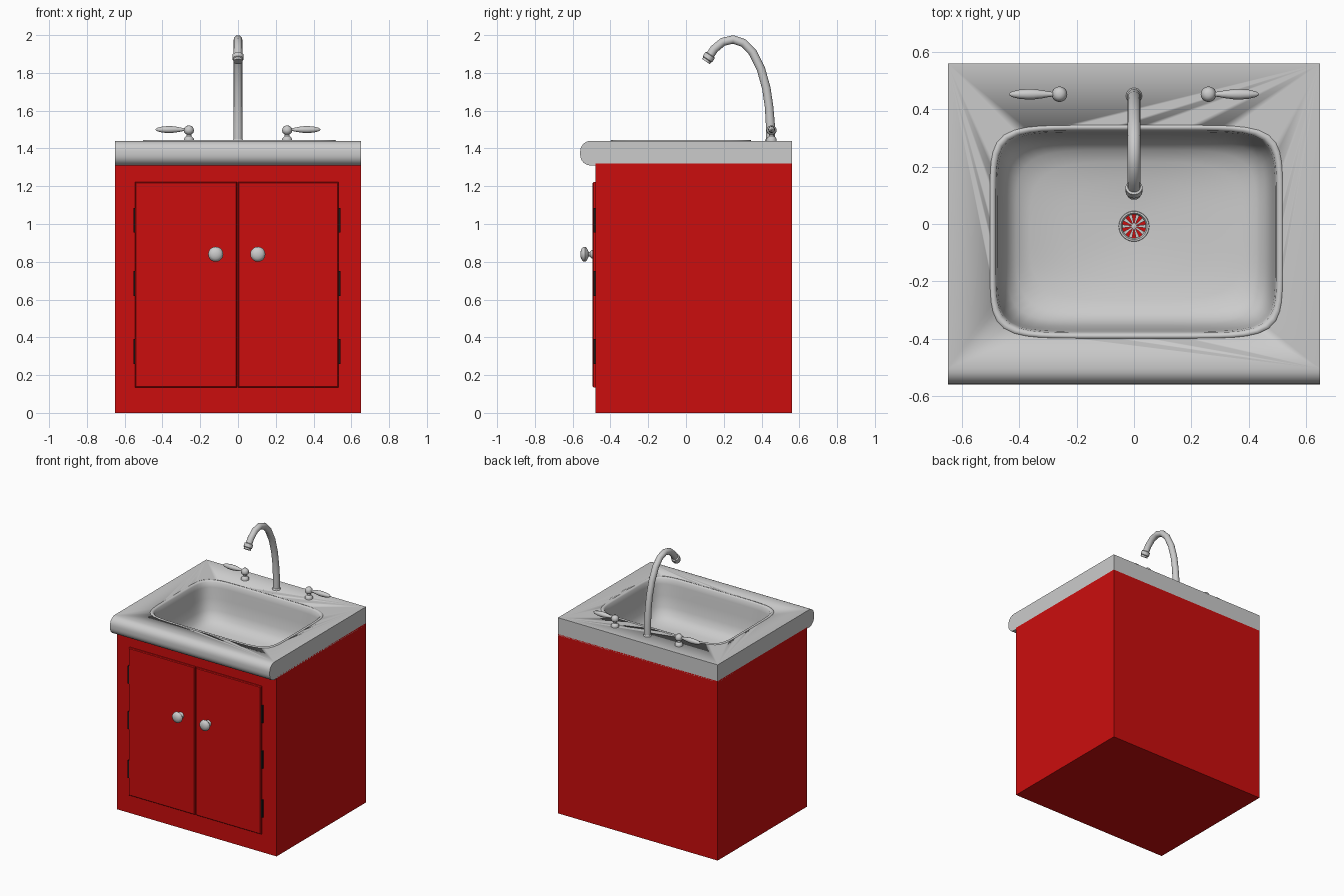
import bpy, bmesh, math
from mathutils import Vector, Matrix

if "Cube" in bpy.data.objects:
    bpy.data.objects.remove(bpy.data.objects["Cube"])


def material(name, rgba):
    m = bpy.data.materials.new(name)
    m.diffuse_color = rgba
    m.use_nodes = True
    m.node_tree.nodes["Principled BSDF"].inputs["Base Color"].default_value = m.diffuse_color
    return m


RED = material("red paint", (0.6, 0.004, 0.004, 1))
BLACK = material("black metal", (0.01, 0.01, 0.01, 1))


def finish(bm, name, mat=None, smooth=None):
    me = bpy.data.meshes.new(name)
    bm.to_mesh(me)
    bm.free()
    ob = bpy.data.objects.new(name, me)
    bpy.context.collection.objects.link(ob)
    if mat:
        me.materials.append(mat)
    if smooth:
        bpy.ops.object.select_all(action='DESELECT')
        ob.select_set(True)
        bpy.context.view_layer.objects.active = ob
        bpy.ops.object.shade_smooth_by_angle(angle=math.radians(smooth))
    return ob


def box(name, lo, hi, mat=None, bevel=0, open_top=False):
    bm = bmesh.new()
    bmesh.ops.create_cube(bm, size=1)
    for v in bm.verts:
        v.co = [l + (c + 0.5) * (h - l) for c, l, h in zip(v.co, lo, hi)]
    if open_top:
        bm.faces.ensure_lookup_table()
        bmesh.ops.delete(bm, geom=[f for f in bm.faces if f.normal.z > 0.9], context='FACES')
    if bevel:
        edges = [e for e in bm.edges if all(abs(v.co.y - lo[1]) < 1e-5 for v in e.verts)]
        bmesh.ops.bevel(bm, geom=edges, offset=bevel, segments=1, affect='EDGES')
    return finish(bm, name, mat)


def loft(name, loops, caps=True, smooth=40, matrix=None, mat=None):
    """Skin a stack of equal-length closed loops."""
    bm = bmesh.new()
    rows = [[bm.verts.new(p) for p in loop] for loop in loops]
    n = len(rows[0])
    for a, b in zip(rows, rows[1:]):
        for i in range(n):
            j = (i + 1) % n
            bm.faces.new((a[i], a[j], b[j], b[i]))
    if caps:
        bm.faces.new(rows[0][::-1])
        bm.faces.new(rows[-1])
        bmesh.ops.recalc_face_normals(bm, faces=bm.faces)
    if matrix:
        bm.transform(matrix)
    return finish(bm, name, mat, smooth)


def ring(rx, ry, z, n=24, power=2, cx=0, cy=0):
    pts = []
    for i in range(n):
        t = 2 * math.pi * i / n
        c, s = math.cos(t), math.sin(t)
        # radial superellipse: power 2 is an ellipse, higher is boxier
        r = (abs(c) ** power + abs(s) ** power) ** (-1 / power)
        pts.append((cx + rx * r * c, cy + ry * r * s, z))
    return pts


def lathe(name, profile, matrix, n=20):
    return loft(name, [ring(r, r, h, n) for r, h in profile], matrix=matrix)


# cabinet
box("cabinet", (-0.65, -0.48, 0), (0.65, 0.56, 1.32), RED, open_top=True)

# countertop with rounded front edge and bowl cut-out
r, top, bottom, front, back = 0.055, 1.44, 1.31, -0.56, 0.56
prof = [(back, bottom), (back, top)]
for zc, a0 in ((top - r, 90), (bottom + r, 180)):
    for k in range(7):
        a = math.radians(a0 + 15 * k)
        prof.append((front + r + r * math.cos(a), zc + r * math.sin(a)))
counter = loft("countertop", [[(x, y, z) for y, z in prof] for x in (-0.65, 0.65)], smooth=35)
CX, CY, N = 0.008, -0.027, 96
cutter = loft("bowl_cutter", [ring(0.5, 0.363, z, N, 7, CX, CY) for z in (1.2, 1.6)])
cutter.hide_render = True
cutter.hide_viewport = True
cut = counter.modifiers.new("bowl opening", 'BOOLEAN')
cut.object = cutter
cut.solver = 'EXACT'

# sink bowl with raised rim, narrowing to the drain
DY = -0.008
bowl = [(0.512, 0.373, 1.438, 7, 1), (0.509, 0.37, 1.444, 7, 1), (0.498, 0.361, 1.445, 7, 1),
        (0.490, 0.353, 1.436, 7, 1), (0.485, 0.348, 1.40, 7, 1), (0.478, 0.341, 1.32, 7, 1),
        (0.468, 0.331, 1.24, 6.5, 1), (0.45, 0.313, 1.19, 6, 1), (0.42, 0.285, 1.16, 5, 1),
        (0.37, 0.24, 1.143, 4, 0.9), (0.25, 0.17, 1.13, 3, 0.6), (0.12, 0.1, 1.122, 2, 0.2),
        (0.052, 0.052, 1.12, 2, 0)]
loft("sink_bowl", [ring(a, b, z, N, p, CX * w, DY + (CY - DY) * w) for a, b, z, p, w in bowl],
     caps=False, smooth=60)

# drain ring and slotted grate
loft("drain_ring", [ring(q, q, z, 40, cy=DY) for q, z in
     ((0.054, 1.118), (0.052, 1.125), (0.046, 1.125), (0.041, 1.119), (0.041, 1.11))], caps=False)
bm = bmesh.new()
for i in range(10):
    a = 2 * math.pi * i / 10
    pts = [(0.007, a - 0.3), (0.042, a - 0.15), (0.042, a + 0.15), (0.007, a + 0.3)]
    bm.faces.new([bm.verts.new((q * math.cos(t), DY + q * math.sin(t), 1.117)) for q, t in pts])
finish(bm, "drain_grate")
lathe("drain_hub", [(0.009, 1.112), (0.009, 1.118), (0.004, 1.12)], Matrix.Translation((0, DY, 0)), 12)

# doors, hinges and knobs
for side, x0, x1, hx, kx in (("left", -0.545, -0.006, -0.547, -0.118), ("right", 0.0, 0.532, 0.536, 0.105)):
    box(side + "_door", (x0, -0.495, 0.135), (x1, -0.478, 1.222), RED, bevel=0.005)
    for k, z in enumerate((0.325, 0.685, 1.02)):
        box(f"{side}_hinge_{k + 1}", (hx - 0.007, -0.491, z - 0.065), (hx + 0.007, -0.477, z + 0.065), BLACK)
    lathe(side + "_knob",
          [(0.024, 0), (0.022, 0.006), (0.013, 0.014), (0.013, 0.022), (0.034, 0.032),
           (0.040, 0.040), (0.037, 0.052), (0.025, 0.061), (0.010, 0.065)],
          Matrix.Translation((kx, -0.494, 0.84)) @ Matrix.Rotation(math.pi / 2, 4, 'X'))

# faucet spout: round tube swept along a gooseneck path (y, z)
path = [Vector((0, y, z)) for y, z in
        ((0.447, 1.43), (0.447, 1.52), (0.44, 1.62), (0.425, 1.72), (0.397, 1.82), (0.352, 1.91),
         (0.305, 1.958), (0.25, 1.977), (0.195, 1.964), (0.15, 1.927), (0.122, 1.885))]


def sweep(name, pts, radii, n=16):
    loops = []
    for i, p in enumerate(pts):
        d = (pts[min(i + 1, len(pts) - 1)] - pts[max(i - 1, 0)]).normalized()
        u, w = Vector((1, 0, 0)), d.cross(Vector((1, 0, 0)))
        loops.append([p + radii[i] * (u * math.cos(t) + w * math.sin(t))
                      for t in (2 * math.pi * k / n for k in range(n))])
    return loft(name, loops)


sweep("faucet_spout", path, [0.024] * 2 + [0.0225] * 9)
tip, d = path[-1], (path[-1] - path[-2]).normalized()
sweep("faucet_nozzle", [tip + d * s for s in (-0.014, -0.01, 0.014, 0.018, 0.03)],
      [0.024, 0.030, 0.030, 0.025, 0.025])
lathe("faucet_base", [(0.028, 1.43), (0.028, 1.445), (0.024, 1.45)], Matrix.Translation((0, 0.447, 0)))

# tap handles: turned post with a spindle-shaped lever pointing outward
for side, s in (("left", -1), ("right", 1)):
    lathe(side + "_tap_post",
          [(0.027, 1.43), (0.027, 1.45), (0.022, 1.458), (0.013, 1.465), (0.013, 1.475),
           (0.024, 1.483), (0.027, 1.495), (0.024, 1.508), (0.016, 1.518), (0.006, 1.521)],
          Matrix.Translation((s * 0.26, 0.453, 0)))
    lathe(side + "_tap_lever",
          [(0.008, 0.015), (0.009, 0.035), (0.014, 0.06), (0.018, 0.09), (0.0185, 0.11),
           (0.016, 0.14), (0.010, 0.165), (0.003, 0.176)],
          Matrix.Translation((s * 0.26, 0.453, 1.50)) @ Matrix.Rotation(s * math.pi / 2, 4, 'Y'), 12)
